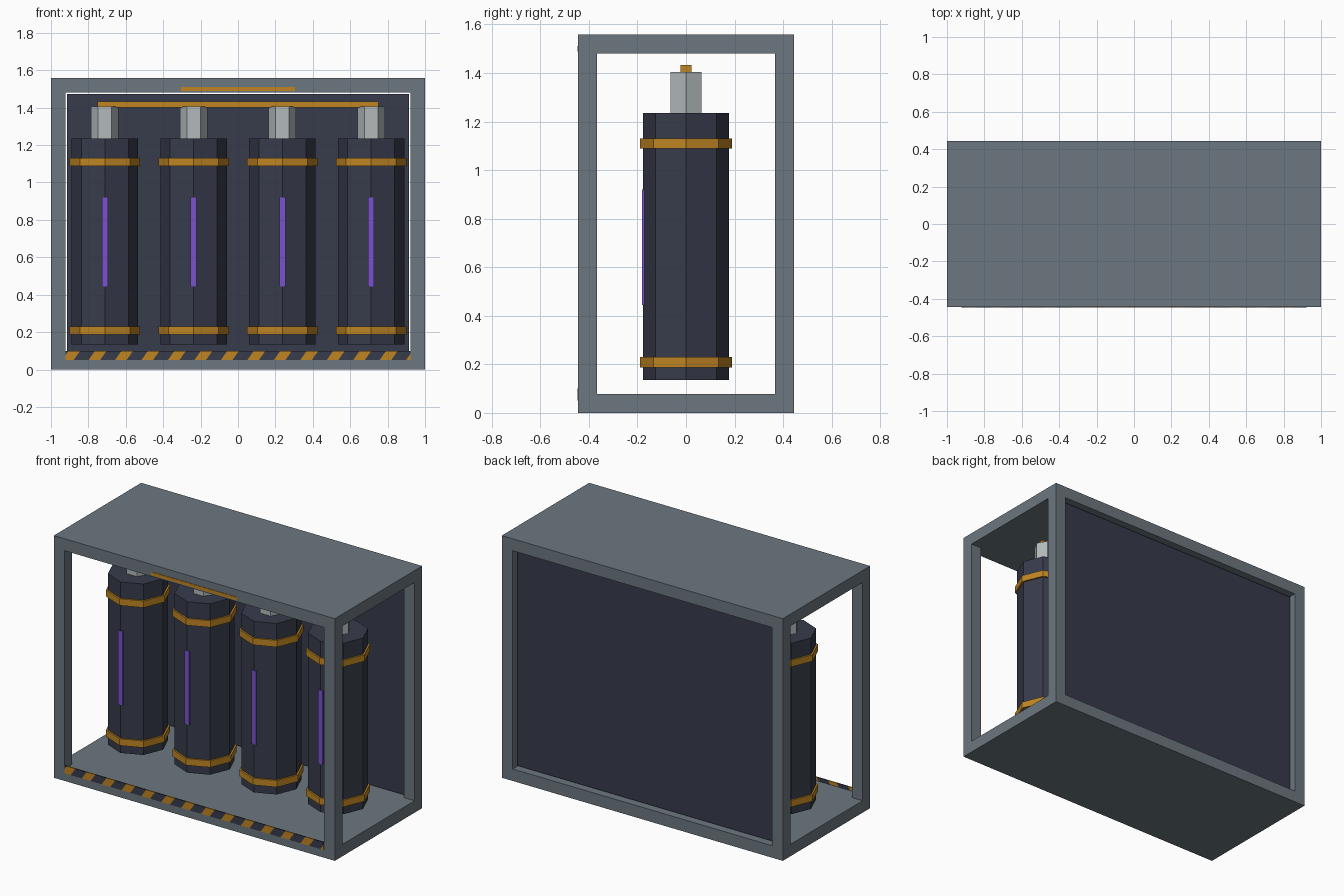
import bpy, bmesh, math

cube = bpy.data.objects.get("Cube")
if cube:
    bpy.data.objects.remove(cube, do_unlink=True)


def material(name, hex_code):
    srgb = [int(hex_code[i:i + 2], 16) / 255 for i in (0, 2, 4)]
    col = [c / 12.92 if c < 0.04045 else ((c + 0.055) / 1.055) ** 2.4 for c in srgb] + [1]
    m = bpy.data.materials.new(name)
    m.use_nodes = True
    m.diffuse_color = col
    m.node_tree.nodes["Principled BSDF"].inputs["Base Color"].default_value = col
    return m


STEEL = material("steel grey", "6c777f")
NAVY = material("dark navy", "373b4b")
AMBER = material("amber", "bf8522")
VIOLET = material("violet glow", "7a54cc")
SILVER = material("light silver", "b2babc")


def finish(name, bm, *mats):
    bmesh.ops.recalc_face_normals(bm, faces=bm.faces)
    mesh = bpy.data.meshes.new(name)
    bm.to_mesh(mesh)
    bm.free()
    for m in mats:
        mesh.materials.append(m)
    ob = bpy.data.objects.new(name, mesh)
    bpy.context.collection.objects.link(ob)
    return ob


def add_box(bm, x, y, z):
    """Box from (min, max) pairs."""
    verts = bmesh.ops.create_cube(bm, size=1)["verts"]
    for v in verts:
        v.co = [(a + b) / 2 + c * (b - a) for c, (a, b) in zip(v.co, (x, y, z))]


def box(name, mat, x, y, z):
    bm = bmesh.new()
    add_box(bm, x, y, z)
    return finish(name, bm, mat)


def prism(name, mat, sides, radius, x, z0, z1):
    """Upright prism with a corner pointing along +x."""
    bm = bmesh.new()
    ring = [bm.verts.new((x + radius * math.cos(math.tau * i / sides),
                          radius * math.sin(math.tau * i / sides), z0))
            for i in range(sides)]
    base = bm.faces.new(ring)
    top = bmesh.ops.extrude_face_region(bm, geom=[base], use_keep_orig=True)["geom"]
    for v in top:
        if isinstance(v, bmesh.types.BMVert):
            v.co.z = z1
    return finish(name, bm, mat)


W, D, H, T = 1.0, 0.444, 1.558, 0.077

# Frame: floor, roof and four corner posts
box("floor_slab", STEEL, (-W, W), (-D, D), (0, T))
box("roof_slab", STEEL, (-W, W), (-D, D), (H - T, H))
for side, x in (("right", -W), ("left", W - T)):
    for end, y in (("front", -D), ("back", D - T)):
        box(f"{end}_{side}_post", STEEL, (x, x + T), (y, y + T), (T, H - T))

# Recessed back panel with a narrow gap all round
box("back_panel", NAVY, (-0.915, 0.915), (0.385, 0.405), (0.085, 1.473))

# Four banded tanks with necks and glowing gauges
for n in range(4):
    x = -0.712 + n * 0.4747
    prism(f"tank_{n + 1}", NAVY, 8, 0.178, x, 0.135, 1.235)
    prism(f"lower_band_{n + 1}", AMBER, 8, 0.189, x, 0.187, 0.23)
    prism(f"upper_band_{n + 1}", AMBER, 8, 0.189, x, 1.088, 1.131)
    prism(f"neck_{n + 1}", SILVER, 6, 0.073, x, 1.235, 1.405)
    box(f"gauge_{n + 1}", VIOLET, (x - 0.016, x + 0.016), (-0.181, -0.165), (0.445, 0.92))

# Manifold bar joining the necks, and the label strip on the roof edge
box("manifold_bar", AMBER, (-0.752, 0.752), (-0.022, 0.022), (1.4, 1.432))
box("roof_strip", AMBER, (-0.305, 0.305), (-0.447, -0.442), (1.489, 1.511))

# Hazard plate: one thin bar cut by slanted planes, alternate pieces amber
END, PERIOD, START, SLANT, BAND = 0.922, 0.1415, -0.782, 0.7, 0.062
bm = bmesh.new()
add_box(bm, (-END, END), (-0.447, -0.44), (0.05, 0.1))
for k in range(-1, 14):
    for edge in (0, BAND):
        bmesh.ops.bisect_plane(bm, geom=bm.verts[:] + bm.edges[:] + bm.faces[:],
                               plane_co=(START + k * PERIOD + edge, 0, 0.075),
                               plane_no=(1, 0, -SLANT))
for f in bm.faces:
    c = f.calc_center_median()
    across = (c.x - SLANT * (c.z - 0.075) - START) % PERIOD
    f.material_index = 1 if across < BAND else 0
finish("hazard_plate", bm, NAVY, AMBER)
